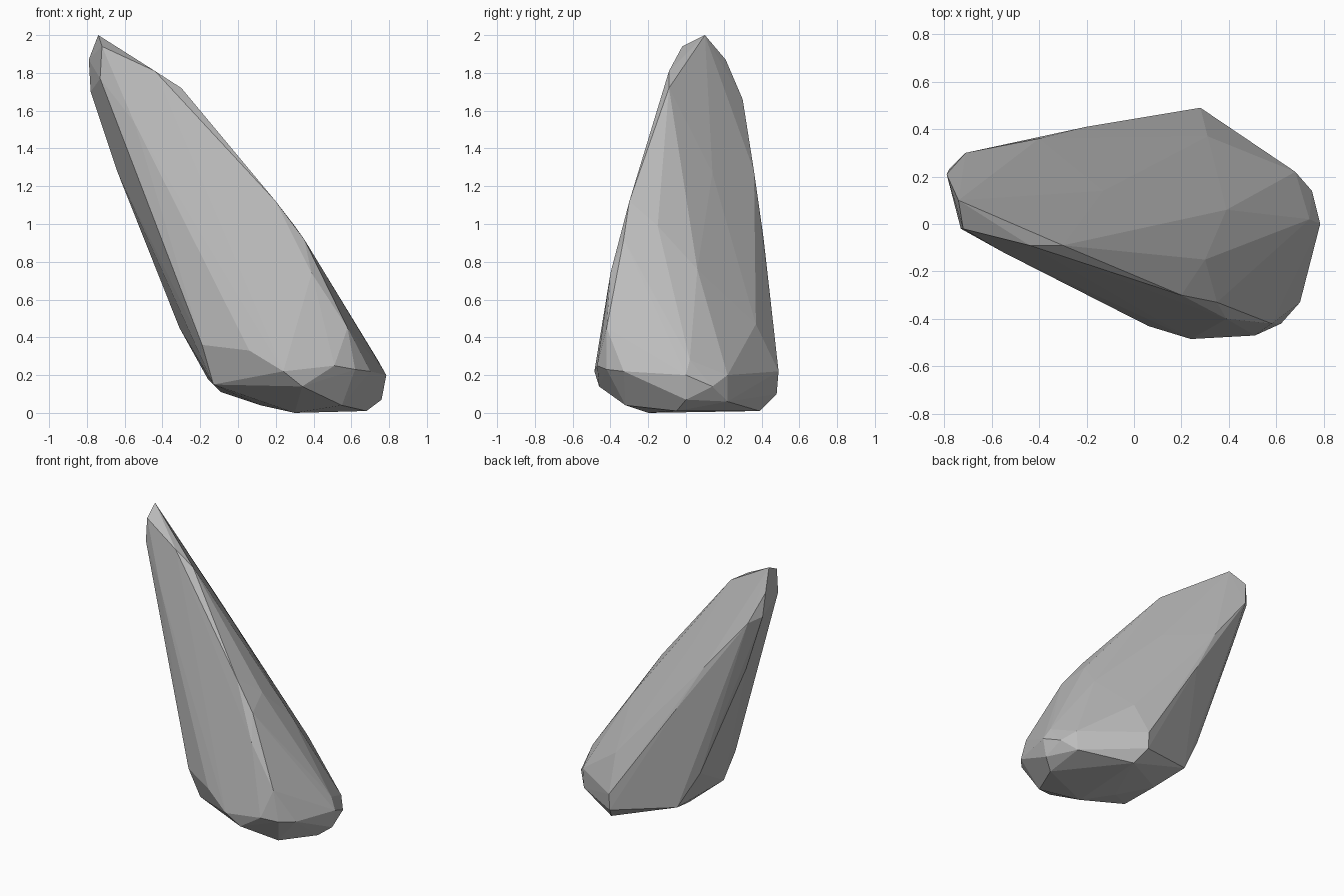
import bpy
import bmesh

default_cube = bpy.data.objects.get("Cube")
if default_cube:
    bpy.data.objects.remove(default_cube, do_unlink=True)


def make_material(name, colour):
    material = bpy.data.materials.new(name)
    material.use_nodes = True
    material.diffuse_color = colour
    material.node_tree.nodes["Principled BSDF"].inputs["Base Color"].default_value = colour
    return material


def chiselled_stone(name, corner_groups, material):
    """Wrap a faceted stone skin around groups of corner points."""
    mesh = bpy.data.meshes.new(name)
    bm = bmesh.new()
    for group in corner_groups:
        for corner in group:
            bm.verts.new(corner)
    bmesh.ops.convex_hull(bm, input=bm.verts[:], use_existing_faces=False)
    # Remove points that ended up inside the skin
    inner = [v for v in bm.verts if not v.link_faces]
    bmesh.ops.delete(bm, geom=inner, context="VERTS")
    bmesh.ops.recalc_face_normals(bm, faces=bm.faces[:])
    bm.to_mesh(mesh)
    bm.free()
    mesh.materials.append(material)
    stone = bpy.data.objects.new(name, mesh)
    bpy.context.collection.objects.link(stone)
    return stone


# Narrow leaning tip
tip = [(-.74, .1, 2), (-.72, -.02, 1.94), (-.79, .21, 1.87),
       (-.78, .23, 1.7), (-.71, .3, 1.66), (-.73, -.02, 1.77)]

# Front ridge running from the tip down to the foot
front_ridge = [(-.44, -.09, 1.81), (-.3, -.09, 1.72), (-.11, -.2, 1.42),
               (.2, -.3, 1.12), (.35, -.33, .92), (.39, -.4, .74), (.58, -.42, .45)]

# Sloping upper face
upper_face = [(-.14, -.1, 1.52), (-.13, .14, 1.27), (.3, -.15, .99),
              (.39, .06, .76), (.54, -.03, .55)]

# Back edge and the undercut side
back_edge = [(-.4, .36, 1.28), (-.2, .41, .93), (.31, .37, .47),
             (.28, .49, .22), (.28, .48, .1), (.46, .36, .2)]
undercut = [(-.55, -.12, 1.54), (-.64, .22, 1.28), (-.31, .28, .45), (-.19, -.3, .36),
            (-.16, .33, .18), (-.13, -.25, .15), (-.09, .1, .11)]

# Broad rounded foot
foot = [(.06, -.43, .33), (.24, -.485, .22), (.51, -.47, .25), (.62, -.42, .23),
        (.7, -.33, .22), (.785, 0, .2), (.74, .02, .28), (.75, .14, .14),
        (.68, .22, .2), (.67, .22, .06), (.34, -.46, .14), (.76, 0, .07)]

# Flattened underside
underside = [(.12, -.05, .04), (.3, -.2, 0), (.33, .39, .01),
             (.68, -.05, .01), (.55, -.32, .04)]

stone_grey = make_material("stone grey", (.5, .5, .5, 1))
chiselled_stone("leaning_rock",
                [tip, front_ridge, upper_face, back_edge, undercut, foot, underside],
                stone_grey)
